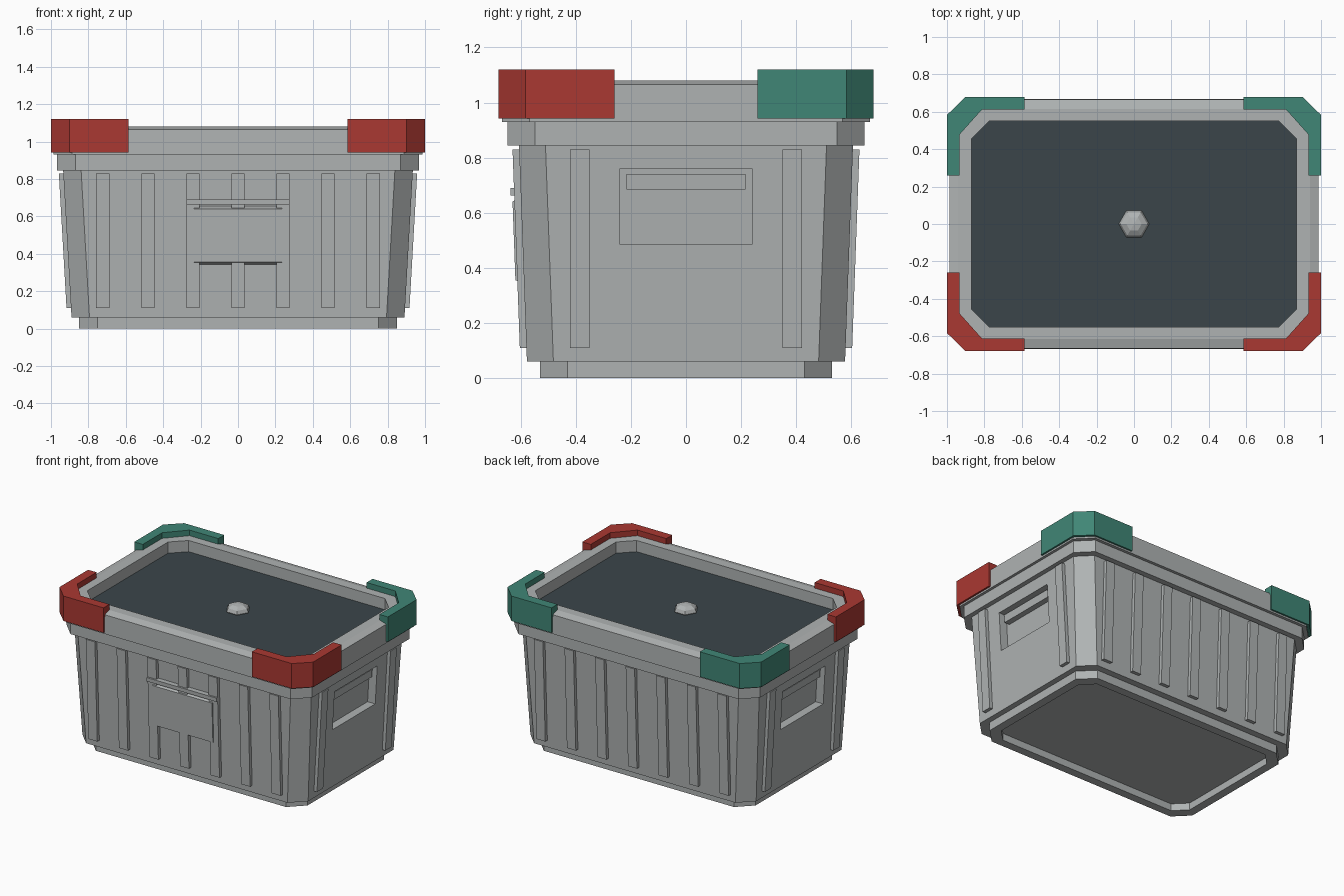
import bpy, bmesh, math
from mathutils import Matrix, Vector

if "Cube" in bpy.data.objects:
    bpy.data.objects.remove(bpy.data.objects["Cube"], do_unlink=True)


def material(name, rgb):
    m = bpy.data.materials.new(name)
    m.use_nodes = True
    m.diffuse_color = (*rgb, 1)
    m.node_tree.nodes["Principled BSDF"].inputs["Base Color"].default_value = (*rgb, 1)
    return m


GREY = material("light grey", (0.43, 0.45, 0.45))
SLATE = material("dark slate", (0.043, 0.06, 0.068))
RED = material("red", (0.40, 0.04, 0.032))
GREEN = material("green", (0.051, 0.24, 0.18))


def finish(name, bm, *mats):
    bmesh.ops.recalc_face_normals(bm, faces=bm.faces)
    mesh = bpy.data.meshes.new(name)
    bm.to_mesh(mesh)
    bm.free()
    for m in mats:
        mesh.materials.append(m)
    obj = bpy.data.objects.new(name, mesh)
    bpy.context.collection.objects.link(obj)
    return obj


def loft(name, rings, mats):
    """Skin point rings of equal length and cap both ends; the last cap takes the last material."""
    bm = bmesh.new()
    loops = [[bm.verts.new(p) for p in ring] for ring in rings]
    n = len(loops[0])
    for a, b in zip(loops, loops[1:]):
        for i in range(n):
            j = (i + 1) % n
            bm.faces.new((a[i], a[j], b[j], b[i]))
    bm.faces.new(loops[0])
    bm.faces.new(loops[-1]).material_index = len(mats) - 1
    return finish(name, bm, *mats)


def octagon(hx, hy, c, z):
    """Rectangle with cut corners."""
    quarter = [(hx, hy - c), (hx - c, hy)]
    pts = quarter + [(-x, y) for x, y in reversed(quarter)]
    return [(x, y, z) for x, y in pts + [(-x, -y) for x, y in pts]]


# Tapering tub with a hollow foot
Z0, Z1 = 0.06, 0.85
FRONT, SIDE = (0.577, 0.606), (0.89, 0.935)
tub = loft("tub", [
    octagon(0.79, 0.47, 0.085, 0.05),
    octagon(0.79, 0.47, 0.085, 0),
    octagon(0.85, 0.53, 0.1, 0),
    octagon(0.85, 0.53, 0.1, Z0),
    octagon(SIDE[0], FRONT[0], 0.096, Z0),
    octagon(SIDE[1], FRONT[1], 0.096, Z1),
], [GREY])

# Rim band below the lid
loft("rim_band", [octagon(0.968, 0.647, 0.1, z) for z in (0.845, 0.932)], [GREY])

# Lid with sloped edge and sunken dark panel
loft("lid", [
    octagon(0.987, 0.668, 0.1, 0.93),
    octagon(0.987, 0.665, 0.1, 1.065),
    octagon(0.94, 0.615, 0.1, 1.08),
    octagon(0.87, 0.55, 0.096, 1.08),
    octagon(0.87, 0.55, 0.096, 1.0),
], [GREY, SLATE])


def wall_panel(name, turn, u, half, z0, z1, depth, inset=0.0, embed=0.02):
    """Panel lying on a sloping wall; turn counts quarter turns from the front."""
    low, high = SIDE if turn % 2 else FRONT
    spin = Matrix.Rotation(turn * math.pi / 2, 4, "Z")

    def ring(out, s):
        pts = []
        for du, z in ((-half + s, z0 + 2 * s), (half - s, z0 + 2 * s),
                      (half - s, z1 - 2 * s), (-half + s, z1 - 2 * s)):
            wall = low + (high - low) * (z - Z0) / (Z1 - Z0)
            pts.append(spin @ Vector((u + du, -wall - out, z)))
        return pts
    return loft(name, [ring(-embed, 0), ring(depth, inset)], [GREY])


# Upright ribs on all four walls
for turn, wall in enumerate(("front", "left", "back", "right")):
    places = (-0.385, 0.385) if turn % 2 else [0.241 * i for i in range(-3, 4)]
    for i, u in enumerate(places):
        wall_panel(f"{wall}_rib_{i + 1}", turn, u, 0.035, 0.11, 0.83, 0.024)

# Front latch plate and the ledge above it
wall_panel("latch_plate", 0, 0, 0.242, 0.342, 0.655, 0.031, 0.007, 0)
wall_panel("latch_ledge", 0, 0, 0.275, 0.663, 0.69, 0.037)

# Hand recesses with a grip bar on both end walls
for turn, wall in ((1, "left"), (3, "right")):
    cutter = wall_panel("recess_cutter", turn, 0, 0.24, 0.485, 0.76, 0.05, 0, 0.06)
    cutter.hide_render = True
    mod = tub.modifiers.new("recess", "BOOLEAN")
    mod.operation = "DIFFERENCE"
    mod.solver = "EXACT"
    mod.object = cutter
    bpy.context.view_layer.objects.active = tub
    bpy.ops.object.modifier_apply(modifier=mod.name)
    bpy.data.objects.remove(cutter, do_unlink=True)
    wall_panel(f"{wall}_grip_bar", turn, 0, 0.215, 0.685, 0.74, -0.02, 0, 0.07)

# Coloured corner guards, red in front and green behind
guard = [(0.585, 0.68), (0.9, 0.68), (1, 0.583), (1, 0.26),
         (0.933, 0.26), (0.933, 0.478), (0.812, 0.613), (0.585, 0.613)]
for sy, end, mat in ((-1, "front", RED), (1, "back", GREEN)):
    for sx, side in ((-1, "right"), (1, "left")):
        loft(f"{end}_{side}_corner_guard",
             [[(sx * x, sy * y, z) for x, y in guard] for z in (0.942, 1.12)], [mat])

# Low six-sided knob in the middle of the lid
bm = bmesh.new()
bmesh.ops.create_uvsphere(bm, u_segments=6, v_segments=6, radius=1,
                          matrix=Matrix.Translation((0, 0, 1.005))
                          @ Matrix.Diagonal((0.082, 0.082, 0.045, 1))
                          @ Matrix.Rotation(math.pi / 6, 4, "Z"))
finish("lid_knob", bm, GREY)
